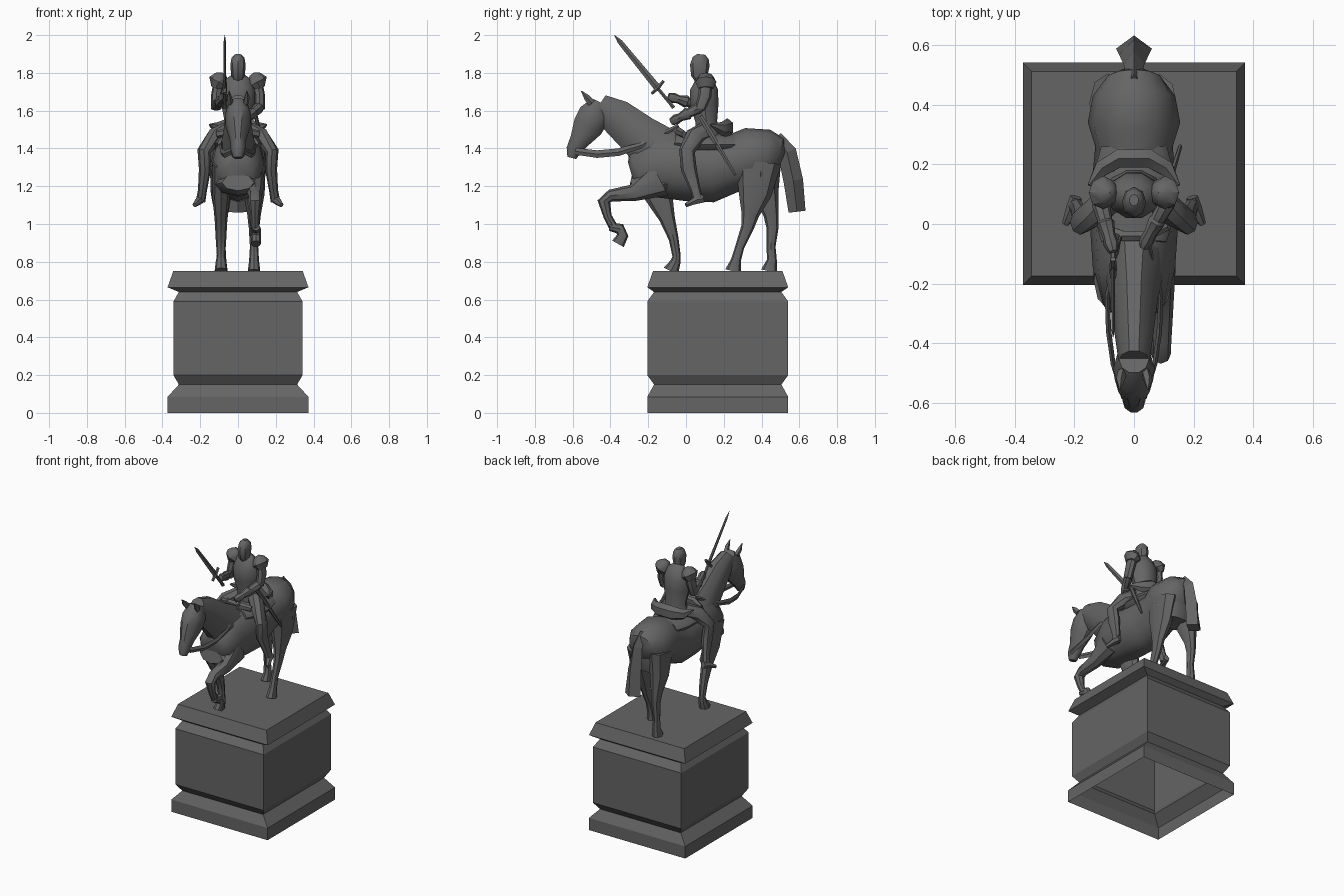
import bpy, bmesh, math
from mathutils import Vector

stone = bpy.data.materials.new("dark grey cast metal")
stone.diffuse_color = (0.13, 0.13, 0.13, 1)


def finish(name, bm, angle=40, recalc=True):
    if recalc:
        bmesh.ops.recalc_face_normals(bm, faces=bm.faces)
    me = bpy.data.meshes.new(name)
    bm.to_mesh(me)
    bm.free()
    me.materials.append(stone)
    ob = bpy.data.objects.new(name, me)
    bpy.context.collection.objects.link(ob)
    if angle:
        bpy.ops.object.select_all(action='DESELECT')
        ob.select_set(True)
        bpy.context.view_layer.objects.active = ob
        bpy.ops.object.shade_smooth_by_angle(angle=math.radians(angle))
    return ob


def loft(name, pts, n=8, ref=(1, 0, 0), angle=40):
    """Tube through (x, y, z, half size along ref, half size across ref)."""
    bm = bmesh.new()
    cs = [Vector(p[:3]) for p in pts]
    rings = []
    for i, p in enumerate(pts):
        t = (cs[min(i + 1, len(cs) - 1)] - cs[max(i - 1, 0)]).normalized()
        u = Vector(ref)
        u = (u - t * u.dot(t)).normalized()
        v = t.cross(u)
        rings.append([bm.verts.new(cs[i] + u * p[3] * math.cos(k * math.tau / n)
                                   + v * p[4] * math.sin(k * math.tau / n)) for k in range(n)])
    for a, b in zip(rings, rings[1:]):
        for k in range(n):
            bm.faces.new((a[k], a[(k + 1) % n], b[(k + 1) % n], b[k]))
    bm.faces.new(rings[0][::-1])
    bm.faces.new(rings[-1])
    return finish(name, bm, angle)


def side(name, x, pts, n=8, angle=40):
    """Loft in a plane of constant x, points are (y, z, a, b)."""
    return loft(name, [(x, *p) for p in pts], n, angle=angle)


# pedestal: moulded shell, open underneath (half x, half y, z)
bm = bmesh.new()
prev = None
for hx, hy, z in [(.373, .373, 0), (.373, .373, .085), (.313, .337, .15),
                  (.342, .373, .2), (.342, .373, .59), (.313, .337, .64), (.373, .373, .665), (.343, .343, .75)]:
    ring = [bm.verts.new((sx * hx, .168 + sy * hy, z)) for sx, sy in ((-1, -1), (1, -1), (1, 1), (-1, 1))]
    if prev:
        for k in range(4):
            bm.faces.new((prev[k], prev[(k + 1) % 4], ring[(k + 1) % 4], ring[k]))
    prev = ring
bm.faces.new(prev)
finish("pedestal", bm, 0, False)

# horse body, brisket, haunches, neck and head
side("horse_body", 0, [(-.285, 1.25, .075, .08), (-.25, 1.26, .115, .125), (-.15, 1.31, .138, .175),
                       (0, 1.30, .148, .178), (.13, 1.292, .142, .178), (.26, 1.325, .13, .15),
                       (.34, 1.355, .155, .155), (.43, 1.355, .138, .145), (.48, 1.34, .10, .12),
                       (.505, 1.33, .05, .06)], 12)
side("horse_brisket", 0, [(-.295, 1.22, .085, .045), (-.25, 1.21, .12, .06), (-.12, 1.21, .125, .065),
                          (-.05, 1.22, .10, .05)], 8)
side("horse_haunches", 0, [(.40, 1.40, .13, .085), (.395, 1.26, .145, .095), (.40, 1.18, .115, .07)], 10)
side("horse_neck", 0, [(-.08, 1.33, .11, .16), (-.16, 1.395, .10, .145), (-.25, 1.47, .08, .12),
                       (-.37, 1.57, .065, .10), (-.46, 1.63, .052, .065)], 10)
side("horse_head", 0, [(-.455, 1.645, .05, .05), (-.485, 1.58, .07, .088), (-.52, 1.515, .065, .085),
                       (-.565, 1.44, .042, .055), (-.595, 1.39, .038, .042), (-.605, 1.35, .025, .025)], 10)

# horse tail
side("horse_tail", 0, [(.475, 1.46, .02, .035), (.535, 1.38, .035, .05), (.568, 1.23, .05, .052),
                       (.588, 1.065, .06, .045)], 4, 0)

# standing and raised front legs
side("standing_front_leg", -.09, [(-.19, 1.32, .045, .09), (-.145, 1.15, .047, .075), (-.10, 1.03, .034, .042),
                                  (-.065, .92, .028, .026), (-.05, .83, .022, .022), (-.055, .80, .028, .027),
                                  (-.08, .75, .034, .042)])
side("raised_front_leg", .09, [(-.14, 1.24, .05, .10), (-.28, 1.165, .042, .045), (-.40, 1.15, .035, .032),
                               (-.435, 1.12, .034, .034), (-.415, 1.04, .023, .022),
                               (-.385, .985, .025, .024)])
side("raised_hoof", .095, [(-.405, .985, .022, .02), (-.35, .975, .026, .03), (-.335, .94, .028, .03),
                           (-.36, .895, .026, .035)])

# hind legs
side("forward_hind_leg", .085, [(.385, 1.33, .062, .12), (.365, 1.16, .056, .088), (.34, 1.05, .036, .047),
                                (.325, .98, .028, .034), (.285, .88, .022, .024), (.265, .81, .026, .026),
                                (.25, .75, .033, .043)])
side("rear_hind_leg", -.088, [(.405, 1.33, .062, .10), (.42, 1.16, .056, .07), (.45, 1.05, .035, .04),
                              (.458, .98, .028, .032), (.45, .88, .022, .024), (.455, .81, .026, .026),
                              (.44, .75, .033, .043)])

# saddle seat, raised cantle and pommel
side("saddle_seat", 0, [(-.06, 1.43, .11, .05), (.05, 1.42, .14, .06), (.17, 1.42, .135, .06),
                        (.26, 1.42, .11, .055)], 10)
loft("saddle_cantle", [(s * x, y, z, a, b) for s, x, y, z, a, b in (
    (-1, .15, .13, 1.525, .006, .006), (-1, .11, .185, 1.505, .035, .03), (-1, .05, .22, 1.51, .05, .035),
    (1, .05, .22, 1.51, .05, .035), (1, .11, .185, 1.505, .035, .03), (1, .15, .13, 1.525, .006, .006))],
    6, (0, 0, 1))
loft("saddle_pommel", [(-.11, -.01, 1.475, .02, .015), (-.04, -.04, 1.49, .025, .02), (.04, -.04, 1.49, .025, .02),
                       (.11, -.01, 1.475, .02, .015)], 6, (0, 0, 1))

# rider torso and helmeted head
side("rider_torso", 0, [(.115, 1.45, .095, .072), (.108, 1.54, .07, .06), (.098, 1.63, .088, .078),
                        (.095, 1.71, .09, .078), (.095, 1.765, .07, .05), (.085, 1.79, .032, .034)], 10)
side("rider_head", 0, [(.085, 1.76, .03, .034), (.072, 1.79, .036, .045), (.073, 1.84, .041, .052),
                       (.078, 1.88, .034, .042), (.08, 1.898, .016, .02)])

for s, label in ((-1, "right"), (1, "left")):
    # ears
    loft(label + "_ear", [(s * .04, -.50, 1.64, .016, .022), (s * .047, -.525, 1.67, .015, .017),
                          (s * .047, -.555, 1.705, .002, .002)], 5)
    # reins
    loft(label + "_rein", [(s * .036, -.585, 1.385, .006, .018), (s * .07, -.47, 1.37, .008, .02),
                           (s * .085, -.36, 1.38, .009, .02), (s * .09, -.24, 1.415, .008, .016),
                           (s * .045, -.04, 1.52, .005, .01)], 4)
    # round domed shoulder guards, tilted outward
    loft(label + "_shoulder_guard", [(s * .072, .105, 1.793, .014, .014), (s * .085, .105, 1.777, .042, .04),
                                     (s * .103, .105, 1.752, .056, .056), (s * .118, .105, 1.718, .04, .025)],
         8, (0, 1, 0))
    # rider legs and boots
    loft(label + "_rider_leg", [(s * .06, .10, 1.49, .05, .05), (s * .125, .045, 1.46, .045, .052),
                                (s * .18, .005, 1.385, .036, .042), (s * .175, .015, 1.29, .032, .042),
                                (s * .188, .05, 1.18, .024, .027), (s * .198, .065, 1.12, .025, .026)])
    loft(label + "_boot", [(s * .195, .09, 1.135, .02, .025), (s * .205, .05, 1.125, .024, .022),
                           (s * .23, .0, 1.10, .012, .012)], 6)
    # upper arms
    loft(label + "_upper_arm", [(s * .10, .105, 1.75, .03, .035), (s * .115, .10, 1.68, .028, .035),
                                (s * .115, .075, 1.61, .027, .028)])

# forearms, flared cuffs and hands
for label, elbow, hand in (("right", (-.115, .08, 1.625), (-.075, -.075, 1.67)),
                           ("left", (.115, .08, 1.62), (.04, -.06, 1.55))):
    e, h = Vector(elbow), Vector(hand)
    at = lambda f, a, b: (*e.lerp(h, f), a, b)
    loft(label + "_forearm", [at(-.08, .02, .02), at(.1, .03, .03), at(.45, .025, .025), at(.5, .03, .033),
                              at(.78, .022, .022), at(.95, .026, .028), at(1.12, .016, .02)])

# raised sword: grip, guard, blade
side("sword_grip", -.07, [(-.065, 1.615, .012, .012), (-.085, 1.64, .01, .01), (-.155, 1.725, .01, .01)], 6)
loft("sword_guard", [(-.07, -.182, 1.69, .01, .009), (-.07, -.148, 1.722, .013, .012),
                     (-.07, -.118, 1.758, .01, .009)], 6)
side("sword_blade", -.07, [(-.15, 1.72, .007, .019), (-.35, 1.965, .006, .013), (-.38, 2.0, .001, .001)], 4, 0)

# scabbard on the left hip
loft("scabbard", [(.095, .075, 1.57, .01, .014), (.115, .13, 1.48, .011, .016),
                  (.155, .26, 1.26, .007, .008)], 6)
